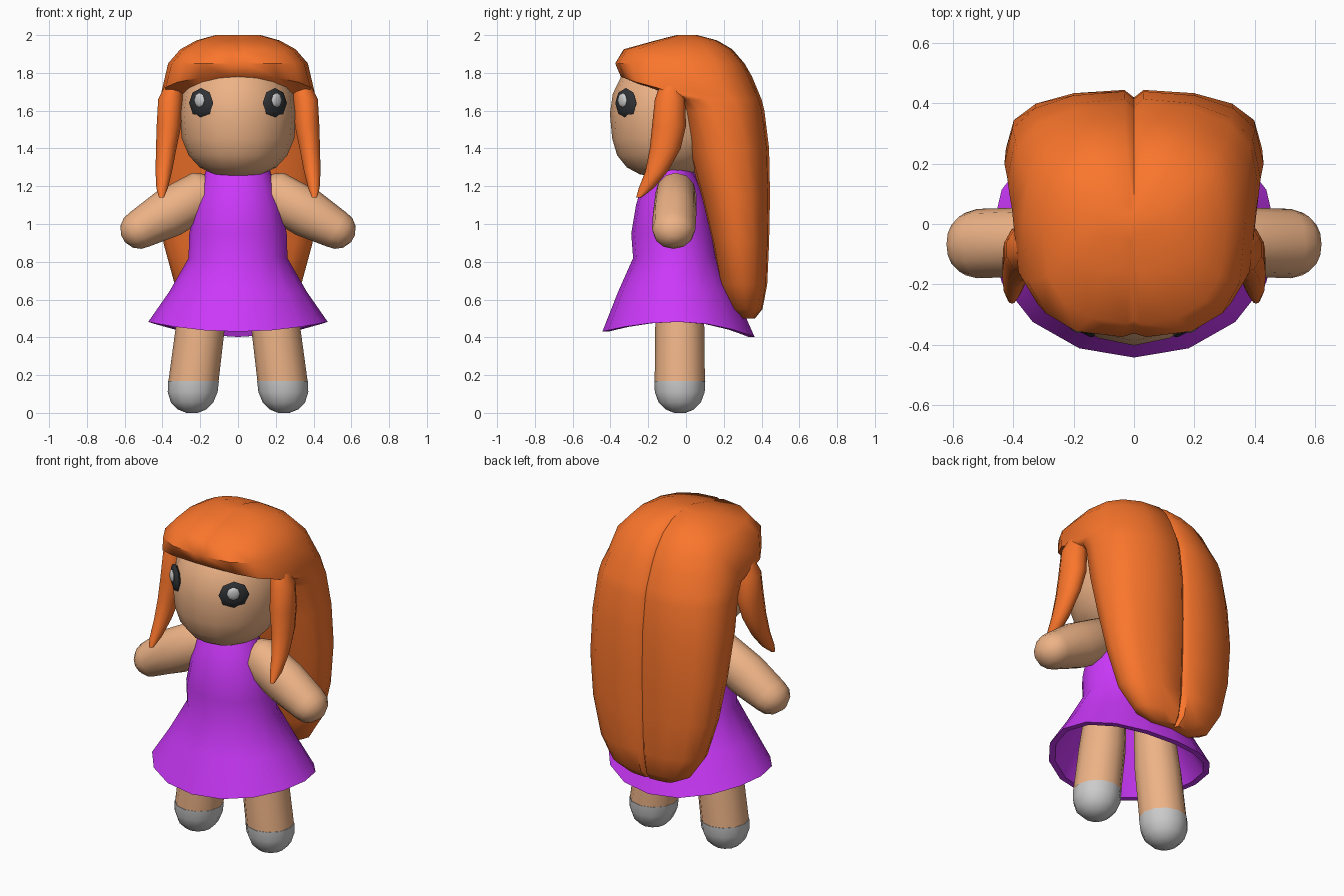
import bpy, bmesh
from math import sin, cos, radians, pi, copysign
from mathutils import Vector, Matrix

if "Cube" in bpy.data.objects:
    bpy.data.objects.remove(bpy.data.objects["Cube"])


def material(name, rgb):
    m = bpy.data.materials.new(name)
    m.diffuse_color = (*rgb, 1)
    m.use_nodes = True
    m.node_tree.nodes["Principled BSDF"].inputs["Base Color"].default_value = m.diffuse_color
    return m


ORANGE = material("orange", (0.96, 0.18, 0.025))
PURPLE = material("purple", (0.6, 0.04, 0.95))
SKIN = material("skin", (0.85, 0.45, 0.24))
DARK = material("dark", (0.03, 0.032, 0.036))
WHITE = material("white", (0.95, 0.95, 0.95))


def finish(bm, name, mat):
    bmesh.ops.recalc_face_normals(bm, faces=bm.faces)
    me = bpy.data.meshes.new(name)
    bm.to_mesh(me)
    bm.free()
    ob = bpy.data.objects.new(name, me)
    bpy.context.collection.objects.link(ob)
    me.materials.append(mat)
    return ob


def loft(name, rings, mat):
    """Closed skin through rings of equal point count, capped at both ends."""
    bm = bmesh.new()
    vs = [[bm.verts.new(p) for p in r] for r in rings]
    n = len(vs[0])
    for a, b in zip(vs, vs[1:]):
        for i in range(n):
            j = (i + 1) % n
            bm.faces.new((a[i], a[j], b[j], b[i]))
    bm.faces.new(vs[0])
    bm.faces.new(vs[-1])
    return finish(bm, name, mat)


def ellipse(cx, cy, z, rx, ry, n=12):
    return [Vector((cx + rx * sin(2 * pi * i / n), cy + ry * cos(2 * pi * i / n), z)) for i in range(n)]


def disc(name, loc, radii, mat, rot):
    bm = bmesh.new()
    bmesh.ops.create_uvsphere(bm, u_segments=8, v_segments=6, radius=1)
    bm.transform(Matrix.Translation(loc) @ rot @ Matrix.Diagonal((*radii, 1)))
    return finish(bm, name, mat)


# Head: ball with a fuller lower half and the chin slightly forward
head = []
for t in (-86, -70, -54, -36, -18, 0, 18, 36, 54, 72, 86):
    s, c = sin(radians(t)), cos(radians(t))
    e = 0.8 if t < 0 else 1
    r = c ** e
    y = -0.085 + 0.04 * min(0, s + 0.3)
    head.append(ellipse(0, y, 1.585 + 0.338 * copysign(abs(s) ** e, s), 0.31 * r, 0.318 * r, 16))
loft("head", head, SKIN)

# Hair: stacked rounded sections with a centre parting (z, front, middle, back, half width)
sections = [(0.50, 0.28, 0.33, 0.365, 0.15), (0.55, 0.235, 0.32, 0.405, 0.25),
            (0.68, 0.18, 0.30, 0.43, 0.335), (0.90, 0.14, 0.28, 0.44, 0.395),
            (1.15, 0.08, 0.25, 0.445, 0.425), (1.40, 0.01, 0.20, 0.44, 0.43),
            (1.60, -0.03, 0.15, 0.415, 0.42), (1.66, -0.06, 0.11, 0.40, 0.415),
            (1.78, -0.345, 0.05, 0.35, 0.405), (1.85, -0.375, 0.01, 0.31, 0.37),
            (1.925, -0.33, -0.02, 0.245, 0.305), (1.972, -0.16, 0.0, 0.165, 0.22),
            (2.00, -0.05, 0.0, 0.06, 0.12)]
half = [0, 2, 22, 45, 67, 90, 113, 135, 158, 178]
angles = half + [180] + [360 - a for a in half[:0:-1]]


def hair_ring(z, front, mid, back, w):
    pts = []
    for a in angles:
        s, c = sin(radians(a)), cos(radians(a))
        e = 2 / (3 if z in (1.78, 1.85) and c < 0 else 2.6)
        x = w * copysign(abs(s) ** e, s) if a % 180 else 0
        y = mid + (back - mid if c > 0 else mid - front) * copysign(abs(c) ** e, c)
        h = z
        if z == 1.78:                       # arched fringe edge
            h -= 0.08 * (1 - abs(c) ** 1.3)
        if a == 0 or (a == 180 and z > 1.8):   # parting groove
            y -= 0.025 if c > 0 else -0.012
        pts.append(Vector((x, y, h)))
    return pts


loft("hair", [hair_ring(*s) for s in sections], ORANGE)

# Dress: bodice, flared skirt with wavy hem, then the inner skirt wall
dress = []
for z, rx, front, back in [(1.30, 0.165, -0.18, 0.03), (1.20, 0.195, -0.235, 0.08), (1.10, 0.228, -0.265, 0.12),
                           (0.95, 0.258, -0.29, 0.15), (0.82, 0.262, -0.28, 0.17), (0.64, 0.365, -0.36, 0.258)]:
    dress.append(ellipse(0, (front + back) / 2, z, rx, (back - front) / 2, 16))
for rx, ry in [(0.475, 0.403), (0.44, 0.37)]:
    hem = ellipse(0, -0.04, 0.482, rx, ry, 16)
    for i, p in enumerate(hem):
        c = cos(2 * pi * i / 16)
        p.z -= (0.08 if c > 0 else 0.052) * c * c
    dress.append(hem)
dress.append(ellipse(0, -0.05, 0.64, 0.33, 0.275, 16))
dress.append(ellipse(0, -0.05, 0.79, 0.23, 0.19, 16))
loft("dress", dress, PURPLE)

for side, sx in (("left", -1), ("right", 1)):
    # Side lock of hair (z, x, y, rx, ry)
    lock = [(1.73, 0.34, -0.08, 0.05, 0.06), (1.66, 0.358, -0.085, 0.068, 0.08), (1.52, 0.366, -0.09, 0.068, 0.09),
            (1.40, 0.38, -0.11, 0.057, 0.082), (1.28, 0.393, -0.155, 0.046, 0.06),
            (1.19, 0.402, -0.21, 0.032, 0.04), (1.14, 0.405, -0.25, 0.014, 0.014)]
    loft(side + "_hair_lock", [ellipse(sx * x, y, z, rx, ry, 10) for z, x, y, rx, ry in lock], ORANGE)

    # Arm: tapered capsule leaning down and outward
    start, end = Vector((sx * 0.22, -0.055, 1.14)), Vector((sx * 0.52, -0.065, 0.972))
    d = (end - start).normalized()
    up = Vector((0, 1, 0)).cross(d)
    rings = []
    for base, size, tilts in ((start, 0.133, (-80, -50, -20)), (start.lerp(end, 0.5), 0.13, (0,)),
                              (end, 0.104, (0, 25, 50, 78))):
        for t in tilts:
            r = cos(radians(t))
            c = base + d * size * sin(radians(t))
            rings.append([c + Vector((0, 0.115, 0)) * r * cos(k * pi / 6) + up * size * r * sin(k * pi / 6)
                          for k in range(12)])
    loft(side + "_arm", rings, SKIN)

    # Leg and rounded foot
    loft(side + "_leg", [ellipse(sx * x, -0.033, z, r, r) for x, z, r in
                         [(0.165, 0.78, 0.11), (0.20, 0.45, 0.13), (0.236, 0.165, 0.133)]], SKIN)
    loft(side + "_foot", [ellipse(sx * x, -0.033, z, r, r) for x, z, r in
                          [(0.236, 0.168, 0.135), (0.24, 0.11, 0.132), (0.243, 0.055, 0.112),
                           (0.243, 0.018, 0.075), (0.243, 0.0, 0.03)]], WHITE)

    # Eye and highlight: flat discs lying on the face
    turn = Matrix.Rotation(sx * radians(41), 4, 'Z') @ Matrix.Rotation(pi / 2, 4, 'X')
    disc(side + "_eye", (sx * 0.195, -0.318, 1.64), (0.085, 0.08, 0.022), DARK, turn)
    disc(side + "_eye_highlight", (sx * 0.205, -0.337, 1.655), (0.036, 0.038, 0.012), WHITE, turn)

# Smooth shading with sharp edges kept
bpy.ops.object.select_all(action='SELECT')
bpy.context.view_layer.objects.active = bpy.data.objects["hair"]
bpy.ops.object.shade_smooth_by_angle(angle=radians(50))
